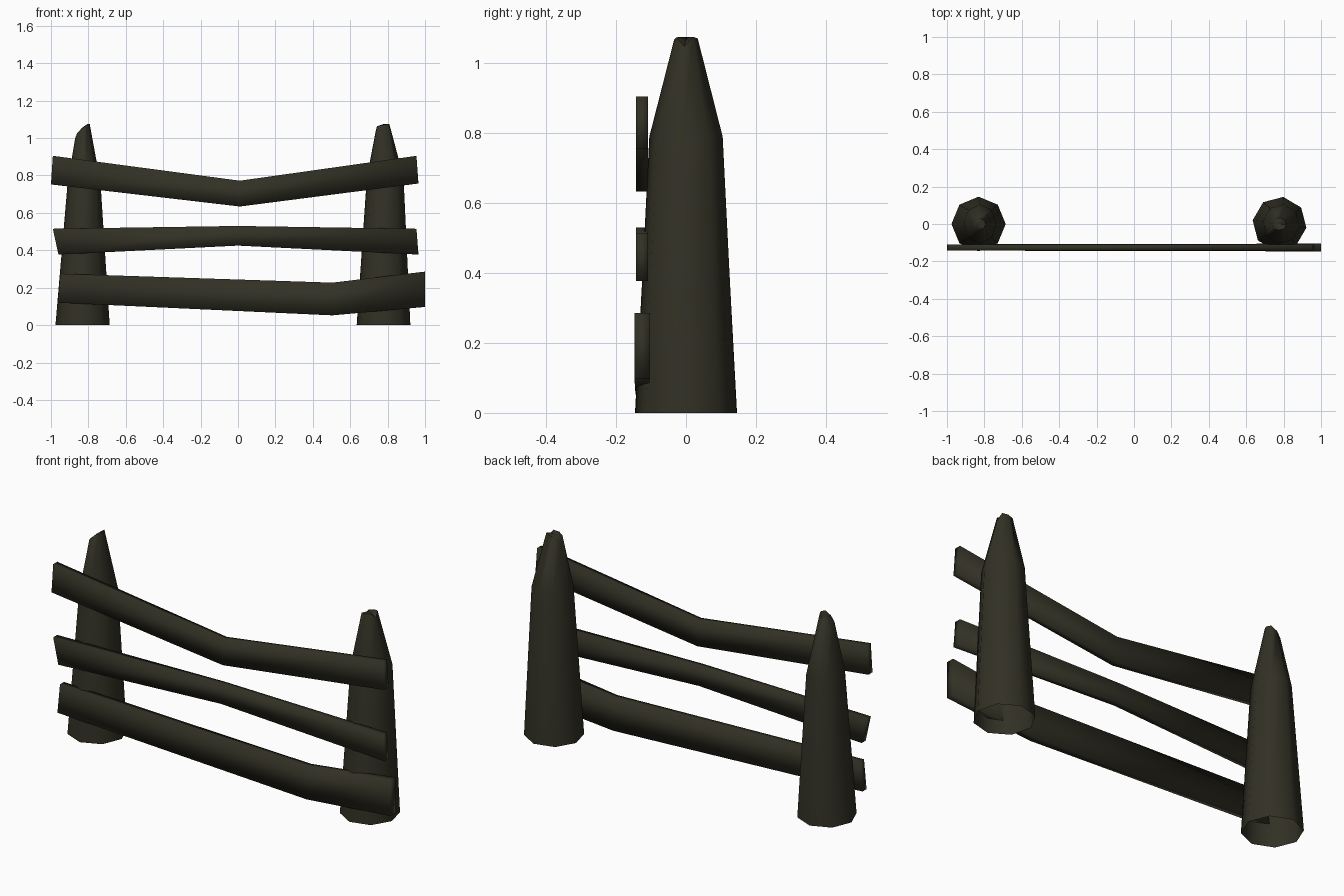
import bpy, math

if "Cube" in bpy.data.objects:
    bpy.data.objects.remove(bpy.data.objects["Cube"])

wood = bpy.data.materials.new("dark weathered wood")
wood.diffuse_color = (0.032, 0.030, 0.018, 1)
wood.use_nodes = True
wood.node_tree.nodes["Principled BSDF"].inputs["Base Color"].default_value = wood.diffuse_color


def make(name, verts, faces, angle):
    me = bpy.data.meshes.new(name)
    me.from_pydata(verts, [], faces)
    me.materials.append(wood)
    ob = bpy.data.objects.new(name, me)
    bpy.context.collection.objects.link(ob)
    bpy.ops.object.select_all(action='DESELECT')
    ob.select_set(True)
    bpy.context.view_layer.objects.active = ob
    bpy.ops.object.mode_set(mode='EDIT')
    bpy.ops.mesh.select_all(action='SELECT')
    bpy.ops.mesh.normals_make_consistent(inside=False)
    bpy.ops.object.mode_set(mode='OBJECT')
    bpy.ops.object.shade_smooth_by_angle(angle=math.radians(angle))
    return ob


# Eight-sided tapering stakes, open underneath, with a slanted worn tip
def post(name, rings, turn, tip_z):
    n = 8
    verts = []
    for k, (cx, rx, ry, z) in enumerate(rings):
        for i in range(n):
            a = math.radians(turn) + 2 * math.pi * i / n
            c, s = math.cos(a), math.sin(a)
            h = tip_z(c) if k == len(rings) - 1 else z
            verts.append((cx + rx * c, ry * s, h))
    faces = [(k * n + i, k * n + (i + 1) % n, (k + 1) * n + (i + 1) % n, (k + 1) * n + i)
             for k in range(len(rings) - 1) for i in range(n)]
    last = (len(rings) - 1) * n
    verts.append((rings[-1][0], 0, tip_z(0) + 0.004))
    faces += [(last + i, last + (i + 1) % n, len(verts) - 1) for i in range(n)]
    make(name, verts, faces, 60)


post("left_post",
     [(-0.831, 0.145, 0.146, 0), (-0.823, 0.088, 0.105, 0.76), (-0.832, 0.039, 0.033, 1.05)],
     0, lambda c: 1.052 + 0.034 * c - (0.02 if c < -0.9 else 0) - (0.01 if c > 0.9 else 0))
post("right_post",
     [(0.778, 0.145, 0.146, 0), (0.787, 0.099, 0.106, 0.79), (0.776, 0.041, 0.034, 1.06)],
     -8, lambda c: 1.070 + 0.008 * c - (0.03 if abs(c) > 0.9 else 0))


# Bent planks: each station is (x top, z top, x bottom, z bottom, half thickness)
def rail(name, stations):
    verts, faces = [], []
    for xt, zt, xb, zb, t in stations:
        f, b = -0.1255 - t, -0.1255 + t
        verts += [(xt, f, zt), (xt, b, zt), (xb, b, zb), (xb, f, zb)]
    for k in range(len(stations) - 1):
        faces += [(4 * k + i, 4 * k + (i + 1) % 4, 4 * k + 4 + (i + 1) % 4, 4 * k + 4 + i)
                  for i in range(4)]
    m = len(verts)
    faces += [(3, 2, 1, 0), (m - 4, m - 3, m - 2, m - 1)]
    make(name, verts, faces, 120)


rail("top_rail", [(-0.99, 0.905, -1.0, 0.752, 0.017), (0.01, 0.772, 0.01, 0.634, 0.017),
                  (0.954, 0.905, 0.965, 0.757, 0.017)])
rail("middle_rail", [(-0.99, 0.515, -0.96, 0.377, 0.017), (0.0, 0.53, 0.0, 0.425, 0.017),
                     (0.954, 0.515, 0.965, 0.377, 0.017)])
rail("bottom_rail", [(-0.95, 0.275, -0.965, 0.12, 0.017), (0.505, 0.227, 0.505, 0.052, 0.019),
                     (1.0, 0.286, 1.0, 0.097, 0.022)])
